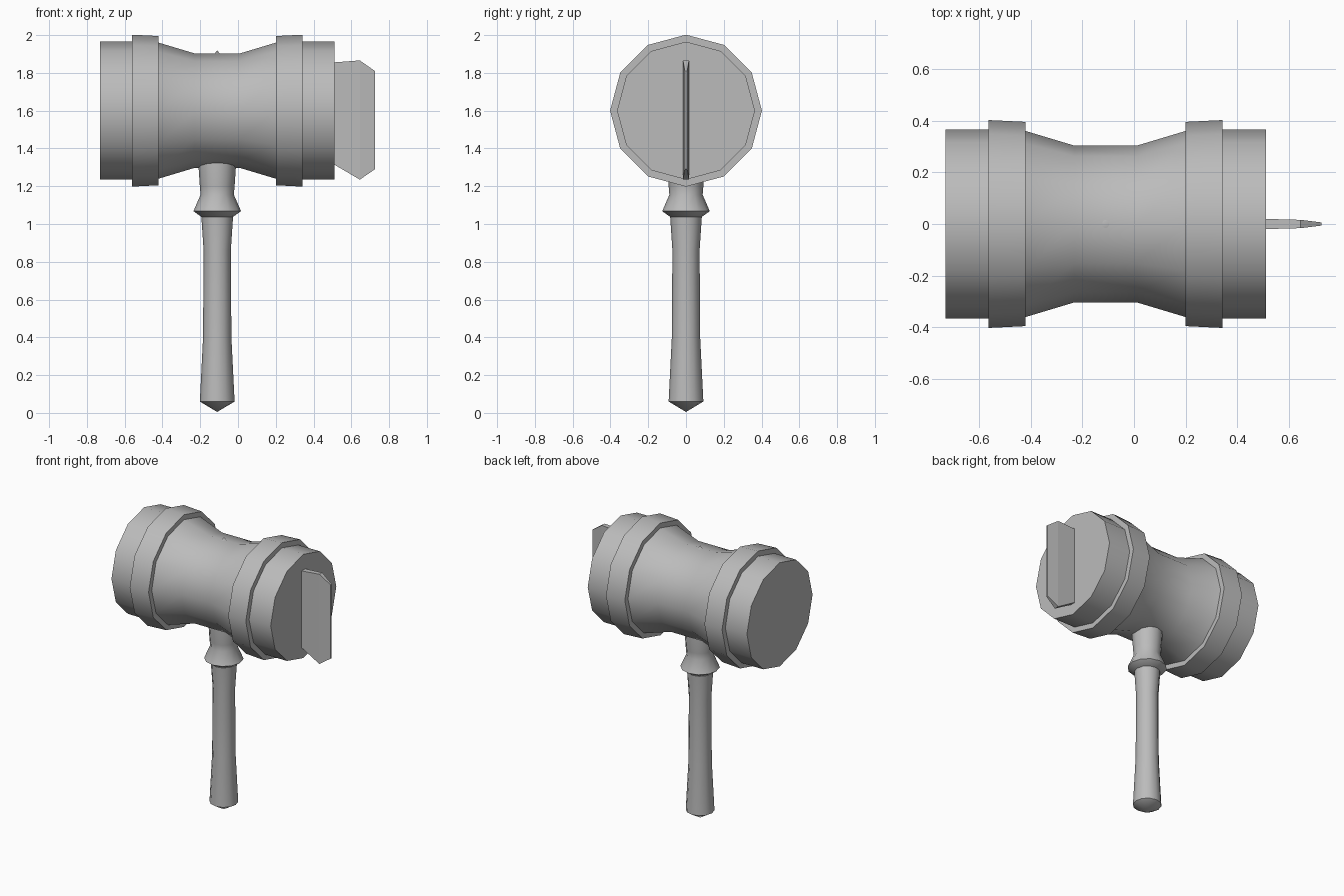
import bpy, bmesh, math
from mathutils import Matrix

old = bpy.data.objects.get("Cube")
if old:
    bpy.data.objects.remove(old, do_unlink=True)

SIDES = 12
HANDLE_X = -0.11
HEAD_Z = 1.6

grey = bpy.data.materials.new("plain grey")
grey.use_nodes = True
colour = (0.5, 0.5, 0.5, 1)
grey.diffuse_color = colour
grey.node_tree.nodes["Principled BSDF"].inputs["Base Color"].default_value = colour


def finish(name, bm, angle):
    bmesh.ops.recalc_face_normals(bm, faces=bm.faces)
    mesh = bpy.data.meshes.new(name)
    bm.to_mesh(mesh)
    bm.free()
    mesh.materials.append(grey)
    obj = bpy.data.objects.new(name, mesh)
    bpy.context.collection.objects.link(obj)
    bpy.ops.object.select_all(action="DESELECT")
    obj.select_set(True)
    bpy.context.view_layer.objects.active = obj
    bpy.ops.object.shade_smooth_by_angle(angle=math.radians(angle))
    return obj


def lathe(name, profile, matrix, angle=45):
    """Spin (radius, height) points round the local z axis and cap open ends."""
    bm = bmesh.new()
    rings = []
    for r, h in profile:
        count = SIDES if r > 0 else 1
        rings.append([bm.verts.new((r * math.cos(math.tau * i / SIDES),
                                    r * math.sin(math.tau * i / SIDES), h))
                      for i in range(count)])
    for a, b in zip(rings, rings[1:]):
        for i in range(SIDES):
            j = (i + 1) % SIDES
            corners = [a[i % len(a)], a[j % len(a)], b[j % len(b)], b[i % len(b)]]
            bm.faces.new(list(dict.fromkeys(corners)))
    for ring in (rings[0], rings[-1]):
        if len(ring) > 1:
            bm.faces.new(ring)
    bm.transform(matrix)
    return finish(name, bm, angle)


# Barrel head: half profile mirrored about the handle
half = [(0.365, 0.62), (0.365, 0.452), (0.402, 0.452),
        (0.395, 0.31), (0.36, 0.31), (0.303, 0.12)]
profile = half + [(r, -h) for r, h in reversed(half)]
along_x = Matrix.Translation((HANDLE_X, 0, HEAD_Z)) @ Matrix.Rotation(math.pi / 2, 4, "Y")
lathe("hammer_head", profile, along_x)

# Handle with pointed pommel; its upper tip just pierces the head
upright = Matrix.Translation((HANDLE_X, 0, 0))
lathe("handle", [(0, 0.005), (0.092, 0.06), (0.075, 0.4), (0.072, 0.86),
                 (0.084, 1.04)], upright)
lathe("collar", [(0.08, 1.035), (0.126, 1.068), (0.088, 1.155), (0.092, 1.2),
                 (0.1, 1.32), (0.09, 1.8), (0, 1.92)], upright, 60)

# Thin blade, tapering towards its outer edge: x, half thickness, bottom, top
bm = bmesh.new()
loops = []
for x, t, low, high in [(0.5, 0.02, 1.32, 1.855), (0.645, 0.016, 1.235, 1.866),
                        (0.725, 0.006, 1.29, 1.81)]:
    loops.append([bm.verts.new((x, y, z)) for y, z in
                  ((-t, low), (t, low), (t, high), (-t, high))])
for a, b in zip(loops, loops[1:]):
    for i in range(4):
        j = (i + 1) % 4
        bm.faces.new((a[i], a[j], b[j], b[i]))
bm.faces.new(loops[0])
bm.faces.new(loops[-1])
finish("blade", bm, 5)
